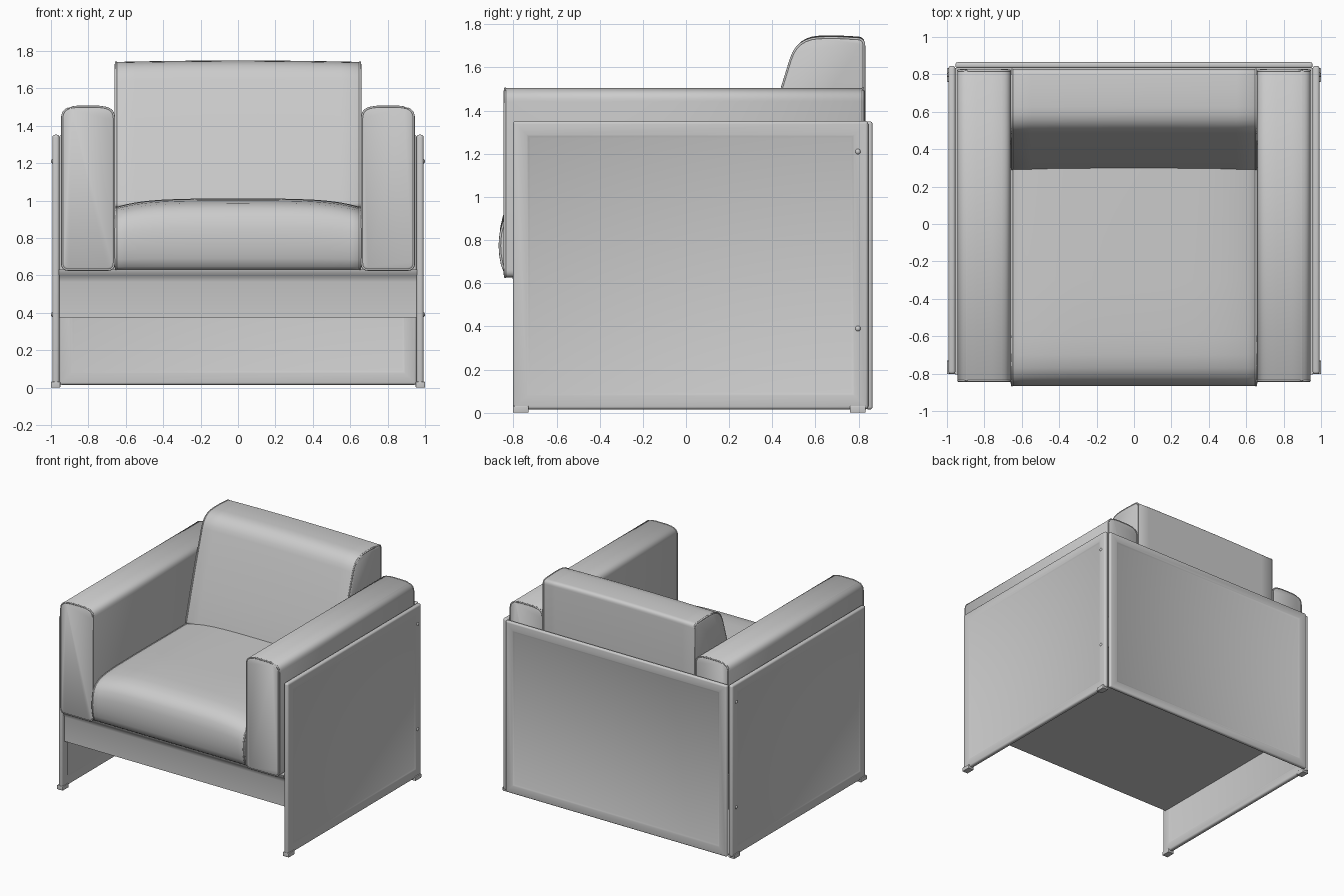
import bpy, bmesh, math
from mathutils import Vector

if "Cube" in bpy.data.objects:
    bpy.data.objects.remove(bpy.data.objects["Cube"])


def finish(name, bm, angle=40):
    bmesh.ops.recalc_face_normals(bm, faces=bm.faces)
    me = bpy.data.meshes.new(name)
    bm.to_mesh(me)
    bm.free()
    ob = bpy.data.objects.new(name, me)
    bpy.context.collection.objects.link(ob)
    bpy.ops.object.select_all(action='DESELECT')
    ob.select_set(True)
    bpy.context.view_layer.objects.active = ob
    bpy.ops.object.shade_smooth_by_angle(angle=math.radians(angle))
    return ob


def box(name, lo, hi, bevel=0.01, recess=False):
    """Rounded box; recess sinks a framed field into both large faces."""
    lo, hi = Vector(lo), Vector(hi)
    bm = bmesh.new()
    bmesh.ops.create_cube(bm, size=1)
    for v in bm.verts:
        v.co = (lo + hi) / 2 + v.co * (hi - lo)
    bmesh.ops.bevel(bm, geom=bm.edges[:], offset=bevel, segments=4,
                    profile=0.5, affect='EDGES')
    if recess:
        for f in sorted(bm.faces, key=lambda f: -f.calc_area())[:2]:
            bmesh.ops.inset_region(bm, faces=[f], thickness=0.07)
            bmesh.ops.inset_region(bm, faces=[f], thickness=0.012, depth=-0.004)
            bmesh.ops.inset_region(bm, faces=[f], thickness=0.012, depth=-0.004)
    return finish(name, bm)


def fillet(corners, steps=6):
    """Closed 2D outline from (a, b, radius) corners."""
    out = []
    n = len(corners)
    for i, (a, b, r) in enumerate(corners):
        p = Vector((a, b))
        if r == 0:
            out.append(p)
            continue
        q0 = p + (Vector(corners[i - 1][:2]) - p).normalized() * r
        q1 = p + (Vector(corners[(i + 1) % n][:2]) - p).normalized() * r
        for k in range(steps + 1):
            t = k / steps
            out.append(q0 * (1 - t) ** 2 + p * 2 * t * (1 - t) + q1 * t * t)
    return out


def shrink(profile, d):
    lo = Vector((min(p.x for p in profile), min(p.y for p in profile)))
    hi = Vector((max(p.x for p in profile), max(p.y for p in profile)))
    c, h = (lo + hi) / 2, (hi - lo) / 2
    return [Vector((c.x + (p.x - c.x) * (1 - d / h.x),
                    c.y + (p.y - c.y) * (1 - d / h.y))) for p in profile]


def loft(name, profile, stations, place):
    """Skin the profile along stations of (position, inset)."""
    bm = bmesh.new()
    rings = [[bm.verts.new(place(p, t)) for p in shrink(profile, d)]
             for t, d in stations]
    n = len(profile)
    for r0, r1 in zip(rings, rings[1:]):
        for i in range(n):
            j = (i + 1) % n
            bm.faces.new((r0[i], r0[j], r1[j], r1[i]))
    bm.faces.new(rings[0])
    bm.faces.new(rings[-1])
    return finish(name, bm, 50)


def piping(name, profile, t, place, inset=0.003):
    cu = bpy.data.curves.new(name, 'CURVE')
    cu.dimensions = '3D'
    cu.bevel_depth = 0.006
    cu.bevel_resolution = 2
    sp = cu.splines.new('POLY')
    pts = shrink(profile, inset)
    sp.points.add(len(pts) - 1)
    for q, p in zip(sp.points, pts):
        q.co = (*place(p, t), 1)
    sp.use_cyclic_u = True
    ob = bpy.data.objects.new(name, cu)
    bpy.context.collection.objects.link(ob)


def ends(a, b, n=1):
    """Stations with softly rounded ends between a and b."""
    cap = [(0, 0.014), (0.004, 0.006), (0.012, 0)]
    mid = [(a + (b - a) * i / n, 0) for i in range(1, n)]
    return ([(a + t, d) for t, d in cap] + mid +
            [(b - t, d) for t, d in reversed(cap)])


# Back panel and seat base with an overhanging top lip
box("back_panel", (-0.955, 0.833, 0.015), (0.955, 0.865, 1.35), 0.012, True)
base = [Vector(p) for p in ((-0.775, 0.375), (0.833, 0.375), (0.833, 0.63),
                            (-0.805, 0.63), (-0.803, 0.618), (-0.79, 0.60),
                            (-0.78, 0.585), (-0.775, 0.565))]
loft("seat_base", base, [(-0.957, 0), (0.957, 0)],
     lambda p, t: (t, p.x, p.y))

# Sides: panel, feet, bolts and arm cushion
arm = fillet([(0.66, 0.627, 0.035), (0.943, 0.627, 0.035),
              (0.943, 1.488, 0.045), (0.87, 1.505, 0.03),
              (0.735, 1.505, 0.03), (0.66, 1.488, 0.045)])
for s, side in ((-1, "left"), (1, "right")):
    def span(a, b):
        return (a, b) if s > 0 else (-b, -a)
    x0, x1 = span(0.955, 0.992)
    box(side + "_panel", (x0, -0.802, 0.015), (x1, 0.845, 1.352), 0.014, True)
    x0, x1 = span(0.95, 1.0)
    for y, end in ((-0.803, "front"), (0.76, "back")):
        box(f"{side}_{end}_foot", (x0, y, 0), (x1, y + 0.073, 0.032), 0.004)
    for z, lvl in ((0.39, "lower"), (1.21, "upper")):
        bm = bmesh.new()
        bmesh.ops.create_uvsphere(bm, u_segments=16, v_segments=8, radius=0.013)
        for v in bm.verts:
            v.co = (s * 0.99 + v.co.x * 0.75, v.co.y + 0.797, v.co.z + z)
        finish(f"{side}_{lvl}_bolt", bm)

    def put(p, t):
        return (s * p.x, t, p.y)
    loft(side + "_arm_cushion", arm, ends(-0.846, 0.828), put)
    for y, end in ((-0.838, "front"), (0.82, "back")):
        piping(f"{side}_arm_{end}_piping", arm, y, put)


# Seat cushion, crowned across its width
def put_seat(p, t):
    k = 1 - abs(t / 0.66) ** 5
    drop = max(0, (p.y - 0.64) / 0.36)
    return (t, p.x, p.y - (1 - k) * 0.04 * drop + 0.008 * drop * (1 - (t / 0.66) ** 2))


seat = [Vector(p) for p in ((0.6, 0.63), (-0.82, 0.632), (-0.84, 0.645),
                            (-0.855, 0.69), (-0.863, 0.74), (-0.866, 0.79),
                            (-0.862, 0.85), (-0.848, 0.91), (-0.82, 0.95),
                            (-0.77, 0.978), (-0.70, 0.992), (-0.6, 1.0),
                            (-0.3, 1.003), (0.3, 1.0), (0.6, 1.0))]
loft("seat_cushion", seat, ends(-0.66, 0.66, 24), put_seat)


# Back cushion, leaning front and rounded top
def put_back(p, t):
    lift = 0.008 * (1 - (t / 0.66) ** 2) * max(0, (p.y - 1.5) / 0.24)
    return (t, p.x, p.y + lift)


back = fillet([(0.828, 0.96, 0.02), (0.285, 0.96, 0.03), (0.38, 1.30, 0.1),
               (0.515, 1.735, 0.10), (0.68, 1.742, 0.05), (0.828, 1.734, 0.03)])
loft("back_cushion", back, ends(-0.66, 0.66, 12), put_back)
for s, side in ((-1, "left"), (1, "right")):
    piping(f"back_cushion_{side}_piping", back, s * 0.652, put_back)
    piping(f"seat_cushion_{side}_piping", seat, s * 0.652, put_seat)
